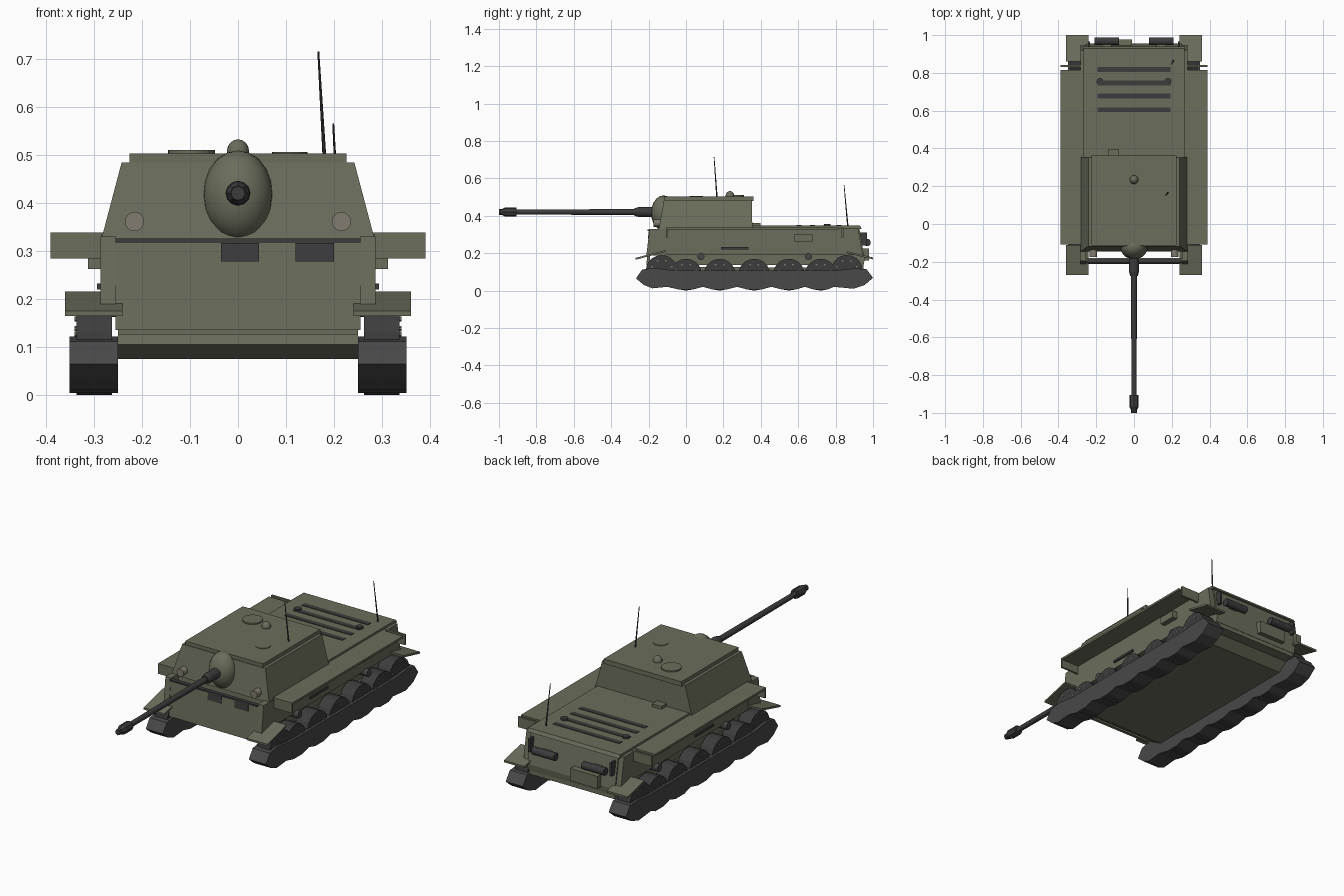
import bpy, bmesh, math
from mathutils import Vector, Matrix

if "Cube" in bpy.data.objects:
    bpy.data.objects.remove(bpy.data.objects["Cube"])


def material(name, c):
    m = bpy.data.materials.new(name)
    m.diffuse_color = (*c, 1)
    m.use_nodes = True
    m.node_tree.nodes["Principled BSDF"].inputs["Base Color"].default_value = m.diffuse_color
    return m


OLIVE = material("olive_paint", (0.145, 0.155, 0.105))
DARK = material("dark_metal", (0.045, 0.045, 0.047))
TRACK = material("track_metal", (0.065, 0.065, 0.065))
LAMP = material("lamp_glass", (0.22, 0.20, 0.16))


def finish(name, bm, mat, smooth=False):
    bmesh.ops.recalc_face_normals(bm, faces=bm.faces[:])
    me = bpy.data.meshes.new(name)
    bm.to_mesh(me)
    bm.free()
    ob = bpy.data.objects.new(name, me)
    bpy.context.collection.objects.link(ob)
    me.materials.append(mat)
    if smooth:
        bpy.ops.object.select_all(action='DESELECT')
        ob.select_set(True)
        bpy.context.view_layer.objects.active = ob
        bpy.ops.object.shade_smooth_by_angle(angle=math.radians(35))
    return ob


def prism(name, pts, x0, x1, mat=OLIVE):
    """Extrude a (y, z) side profile from x0 to x1."""
    bm = bmesh.new()
    f = bm.faces.new([bm.verts.new((x0, y, z)) for y, z in pts])
    r = bmesh.ops.extrude_face_region(bm, geom=[f])
    bmesh.ops.translate(bm, vec=(x1 - x0, 0, 0),
                        verts=[v for v in r["geom"] if isinstance(v, bmesh.types.BMVert)])
    return finish(name, bm, mat)


def box(name, x, y, z, mat=OLIVE):
    return prism(name, [(y[0], z[0]), (y[1], z[0]), (y[1], z[1]), (y[0], z[1])], x[0], x[1], mat)


def rod(name, a, b, r, mat=DARK, n=16, r2=None, smooth=False):
    """Cylinder or cone between two points."""
    a, b = Vector(a), Vector(b)
    d = b - a
    bm = bmesh.new()
    m = Matrix.Translation((a + b) / 2) @ d.to_track_quat('Z', 'Y').to_matrix().to_4x4()
    bmesh.ops.create_cone(bm, cap_ends=True, segments=n, radius1=r,
                          radius2=r if r2 is None else r2, depth=d.length, matrix=m)
    return finish(name, bm, mat, smooth)


def ball(name, c, s, mat=OLIVE, n=20):
    bm = bmesh.new()
    bmesh.ops.create_uvsphere(bm, u_segments=n, v_segments=n // 2, radius=1,
                              matrix=Matrix.Translation(c) @ Matrix.Diagonal((*s, 1)))
    return finish(name, bm, mat, True)


# Hull: lower slab, front plate standing off the main body, wider upper sides
prism("lower_hull", [(-0.14, 0.127), (-0.145, 0.105), (-0.09, 0.075), (0.84, 0.075), (0.9, 0.122)],
      -0.25, 0.25)
prism("front_plate", [(-0.212, 0.136), (-0.196, 0.136), (-0.18, 0.322), (-0.196, 0.322)], -0.255, 0.255)
prism("hull_body", [(-0.14, 0.136), (0.95, 0.136), (0.955, 0.17), (0.925, 0.343),
                    (-0.13, 0.335)], -0.255, 0.255)
box("lower_rear_plate", (-0.25, 0.25), (0.88, 0.948), (0.115, 0.15))
prism("hull_sides", [(-0.12, 0.19), (0.945, 0.19), (0.92, 0.335), (-0.12, 0.335)], -0.284, 0.284)
prism("engine_deck", [(0.34, 0.33), (0.94, 0.33), (0.93, 0.347), (0.34, 0.347)], -0.268, 0.268)
box("front_ledge", (-0.255, 0.255), (-0.205, -0.184), (0.318, 0.326), DARK)

# Casemate with sloping walls and a separate roof plate
bm = bmesh.new()
lo = [bm.verts.new(p) for p in [(-.284, -.146, .325), (.284, -.146, .325), (.284, .355, .325), (-.284, .355, .325)]]
hi = [bm.verts.new(p) for p in [(-.242, -.118, .484), (.242, -.118, .484), (.242, .352, .484), (-.242, .352, .484)]]
bm.faces.new(lo)
bm.faces.new(hi)
for i in range(4):
    j = (i + 1) % 4
    bm.faces.new((lo[i], lo[j], hi[j], hi[i]))
finish("casemate", bm, OLIVE)
box("roof_plate", (-0.226, 0.226), (-0.115, 0.362), (0.478, 0.503))
box("rear_step", (-0.135, -0.08), (0.35, 0.397), (0.34, 0.362))

# Roof hatches and dome
rod("commander_hatch", (-0.097, 0.26, 0.495), (-0.097, 0.26, 0.510), 0.049, OLIVE, 24)
rod("loader_hatch", (0.108, 0.055, 0.495), (0.108, 0.055, 0.506), 0.037, OLIVE, 24)
ball("roof_dome", (0, 0.235, 0.507), (0.023, 0.023, 0.025))

# Gun and mantlet
G = 0.42
ball("mantlet", (0, -0.12, G - 0.005), (0.073, 0.067, 0.094))
rod("gun_barrel", (0, -0.17, G), (0, -0.93, G), 0.016, n=16, r2=0.0135, smooth=True)
rod("gun_collar", (0, -0.15, G), (0, -0.255, G), 0.026, n=12)
rod("gun_collar_front", (0, -0.255, G), (0, -0.275, G), 0.026, n=12, r2=0.02)
rod("muzzle_brake", (0, -0.905, G), (0, -0.965, G), 0.025, n=8)
rod("muzzle_taper", (0, -0.965, G), (0, -0.985, G), 0.025, n=8, r2=0.016)
rod("muzzle_tip", (0, -0.98, G), (0, -1.0, G), 0.015, n=8)

# Front vision blocks
for name, x in (("driver_port", (-0.035, 0.044)), ("radio_port", (0.12, 0.2))):
    prism(name, [(-0.203, 0.278), (-0.19, 0.278), (-0.19, 0.317), (-0.2, 0.317)], *x, DARK)

# Engine louvres
for i, y in enumerate((0.605, 0.677, 0.747, 0.818)):
    box(f"engine_louvre_{i}", (-0.193, 0.193), (y - 0.013, y + 0.013), (0.34, 0.350), DARK)

# Antennas
rod("front_antenna", (0.18, 0.166, 0.49), (0.167, 0.15, 0.715), 0.004, n=8, r2=0.002)
rod("rear_antenna", (0.21, 0.866, 0.335), (0.198, 0.845, 0.565), 0.004, n=8, r2=0.002)

# Rear box
box("rear_box", (-0.17, -0.01), (0.93, 0.978), (0.16, 0.225))

WHEELS = [(-0.13, 0.105), (0.0, 0.085), (0.18, 0.085), (0.365, 0.085),
          (0.55, 0.085), (0.72, 0.085), (0.86, 0.105)]

# Track side profile with a scalloped bottom
profile = [(-0.235, 0.112), (-0.267, 0.065), (-0.225, 0.03), (-0.18, 0.012), (-0.1, 0.02)]
for (y, _), (y2, _) in zip(WHEELS[1:6], WHEELS[2:7]):
    profile += [(y - 0.035, 0.005), (y + 0.035, 0.005), ((y + y2) / 2, 0.02)]
profile += [(0.895, 0.01), (0.955, 0.03), (1.0, 0.068), (0.965, 0.115),
            (0.9, 0.118), (0.8, 0.108), (-0.07, 0.108), (-0.17, 0.122)]

for s, side in ((1, "right"), (-1, "left")):
    prism(f"track_{side}", profile, s * 0.25, s * 0.35, TRACK)
    # Wheels with bolts
    for i, (y, z) in enumerate(WHEELS):
        rod(f"wheel_{side}_{i}", (s * 0.262, y, z), (s * 0.336, y, z), 0.085, DARK, 20)
        for k in range(8):
            a = math.tau * k / 8 + math.pi / 8
            by, bz = y + 0.058 * math.cos(a), z + 0.058 * math.sin(a)
            rod(f"wheel_bolt_{side}_{i}_{k}", (s * 0.333, by, bz), (s * 0.340, by, bz), 0.005, LAMP, 6)
    # Thin fenders with end plates, sloping mudguards
    box(f"fender_{side}", (s * 0.27, s * 0.39), (-0.108, 0.815), (0.327, 0.338))
    box(f"fender_front_plate_{side}", (s * 0.27, s * 0.39), (-0.108, -0.098), (0.284, 0.336))
    box(f"fender_rear_plate_{side}", (s * 0.27, s * 0.39), (0.831, 0.842), (0.284, 0.338))
    prism(f"front_mudguard_{side}", [(-0.27, 0.165), (-0.11, 0.206), (-0.11, 0.216), (-0.27, 0.175)],
          s * 0.24, s * 0.36)
    prism(f"rear_mudguard_{side}", [(0.86, 0.2), (1.0, 0.167), (1.0, 0.177), (0.86, 0.21)],
          s * 0.24, s * 0.36)
    # Front corner posts and headlamps
    prism(f"front_corner_{side}", [(-0.212, 0.188), (-0.11, 0.188), (-0.11, 0.33), (-0.195, 0.33)],
          s * 0.254, s * 0.286)
    rod(f"headlamp_{side}", (s * 0.215, -0.13, 0.361), (s * 0.215, -0.175, 0.361), 0.02, LAMP, 16)
    # Side fittings: rollers, tool bar, stowage box
    for i, y in enumerate((0.08, 0.655)):
        rod(f"return_roller_{side}_{i}", (s * 0.25, y, 0.182), (s * 0.305, y, 0.182), 0.019, TRACK, 14)
    box(f"side_tool_{side}", (s * 0.28, s * 0.293), (0.187, 0.335), (0.22, 0.232), DARK)
    box(f"side_box_{side}", (s * 0.28, s * 0.312), (0.58, 0.675), (0.262, 0.3))
    # Rear exhausts, posts and deck caps
    rod(f"exhaust_{side}", (s * 0.08, 0.968, 0.257), (s * 0.21, 0.968, 0.257), 0.02, DARK, 14)
    box(f"exhaust_mount_{side}", (s * 0.12, s * 0.17), (0.93, 0.965), (0.247, 0.267))
    box(f"rear_post_{side}", (s * 0.232, s * 0.244), (0.93, 0.967), (0.24, 0.31), DARK)
    rod(f"deck_cap_{side}", (s * 0.18, 0.755, 0.34), (s * 0.18, 0.755, 0.357), 0.018, DARK, 12)
